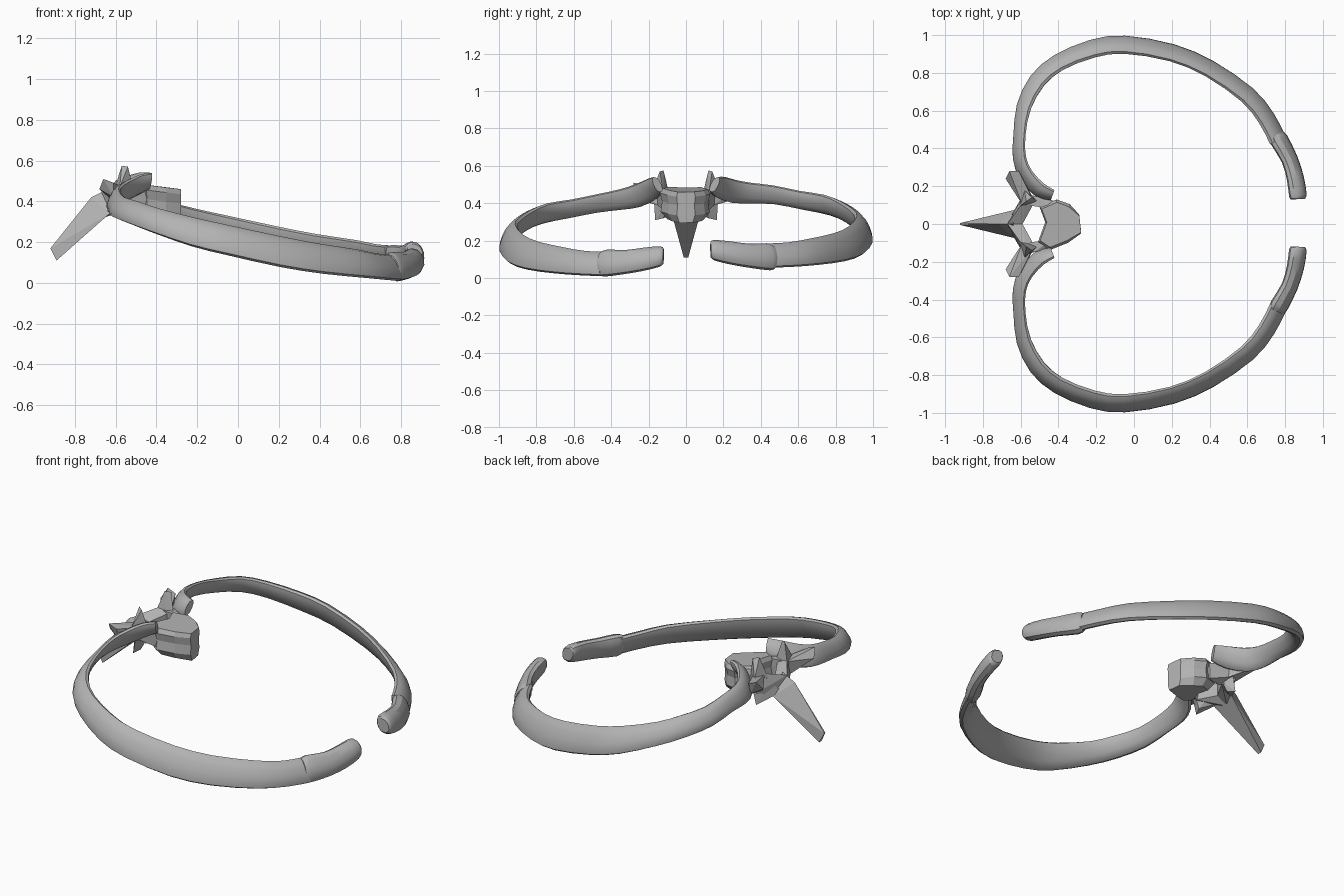
import bpy, bmesh, math
from mathutils import Vector

cube = bpy.data.objects.get("Cube")
if cube:
    bpy.data.objects.remove(cube, do_unlink=True)

# One plain grey for everything
grey = bpy.data.materials.new("bone_grey")
grey.use_nodes = True
tone = (0.45, 0.45, 0.45, 1)
grey.diffuse_color = tone
grey.node_tree.nodes["Principled BSDF"].inputs["Base Color"].default_value = tone


def finish(name, bm, smooth=False):
    """Turn a bmesh into a named object with the shared material."""
    bmesh.ops.recalc_face_normals(bm, faces=bm.faces)
    mesh = bpy.data.meshes.new(name)
    bm.to_mesh(mesh)
    bm.free()
    mesh.materials.append(grey)
    obj = bpy.data.objects.new(name, mesh)
    bpy.context.collection.objects.link(obj)
    if smooth:
        bpy.ops.object.select_all(action='DESELECT')
        obj.select_set(True)
        bpy.context.view_layer.objects.active = obj
        bpy.ops.object.shade_smooth_by_angle(angle=math.radians(32))
    return obj


def loft(bm, rings):
    """Skin a list of closed point rings and cap both ends."""
    rows = [[bm.verts.new(p) for p in ring] for ring in rings]
    n = len(rows[0])
    for a, b in zip(rows, rows[1:]):
        for i in range(n):
            j = (i + 1) % n
            bm.faces.new((a[i], a[j], b[j], b[i]))
    bm.faces.new(rows[0])
    bm.faces.new(rows[-1])


def refine(stations, steps):
    """Catmull-Rom interpolation through the stations."""
    pts = [Vector(s) for s in stations]
    pts = [2 * pts[0] - pts[1]] + pts + [2 * pts[-1] - pts[-2]]
    out = []
    for a, b, c, d in zip(pts, pts[1:], pts[2:], pts[3:]):
        for k in range(steps):
            t = k / steps
            out.append(b + (c - a) * (t / 2)
                       + (2 * a - 5 * b + 4 * c - d) * (t * t / 2)
                       + (3 * b - a - 3 * c + d) * (t ** 3 / 2))
    return out + [pts[-2]]


def sweep(name, stations, side, lean, steps=2, sides=12):
    """Flattened bone along stations of x, y, z, thickness, height."""
    path = refine(stations, steps)
    rings = []
    for i, s in enumerate(path):
        ahead, behind = path[min(i + 1, len(path) - 1)], path[max(i - 1, 0)]
        run = Vector((ahead[0] - behind[0], ahead[1] - behind[1])).normalized()
        ring = []
        for k in range(sides):
            a = math.tau * k / sides
            c, v = math.cos(a), math.sin(a)
            u = math.copysign(abs(c) ** 0.8, c) * (1 if c > 0 else 0.8)
            out = s[3] / 2 * u - lean * v * s[4]
            ring.append((s[0] + run.y * out,
                         side * (s[1] - run.x * out),
                         s[2] + v * s[4] / 2))
        rings.append(ring)
    bm = bmesh.new()
    loft(bm, rings)
    finish(name, bm, smooth=True)


def hull(name, points, side=1):
    """Faceted lump around a few corner points."""
    bm = bmesh.new()
    for x, y, z in points:
        bm.verts.new((x, y * side, z))
    res = bmesh.ops.convex_hull(bm, input=bm.verts)
    inner = [g for g in res["geom_interior"] if isinstance(g, bmesh.types.BMVert)]
    bmesh.ops.delete(bm, geom=inner, context='VERTS')
    finish(name, bm)


# Rib from its head at the spine round to the front
rib = [
    (-.43, -.155, .5, .05, .08), (-.5, -.185, .475, .07, .11),
    (-.57, -.26, .44, .06, .12), (-.605, -.35, .42, .055, .11),
    (-.605, -.47, .4, .05, .1), (-.58, -.62, .37, .07, .1),
    (-.51, -.755, .345, .08, .11), (-.4, -.85, .305, .08, .12),
    (-.22, -.925, .25, .08, .14), (-.05, -.947, .21, .075, .15),
    (.2, -.905, .155, .065, .155), (.4, -.82, .12, .065, .15),
    (.6, -.68, .095, .075, .14), (.7, -.555, .08, .08, .13),
    (.76, -.44, .075, .08, .13),
]
# Thicker end piece beyond the small step
rib_tip = [
    (.75, -.46, .08, .08, .12), (.765, -.43, .08, .1, .145),
    (.82, -.33, .085, .09, .13), (.85, -.23, .1, .095, .125),
    (.863, -.14, .115, .1, .11), (.865, -.12, .118, .08, .08),
]

for label, side, lift in (("right", -1, 0.0), ("left", 1, 0.045)):
    sweep("rib_" + label, [(x, y, z + lift * min(1, i / 4), t, h)
                           for i, (x, y, z, t, h) in enumerate(rib)], -side, .22)
    sweep("rib_tip_" + label, [(x, y - lift / 4, z + lift * .75, t, h)
                               for x, y, z, t, h in rib_tip], -side, .12)

    # Arch wall behind the canal, with a lower hanging corner
    hull("arch_" + label, [
        (-.67, 0, .45), (-.66, 0, .32), (-.59, 0, .43), (-.59, 0, .36),
        (-.53, .11, .36), (-.58, .165, .38), (-.57, .14, .49), (-.53, .11, .46)], side)
    hull("lower_joint_" + label, [
        (-.66, .03, .36), (-.58, .05, .38), (-.53, .11, .38), (-.56, .17, .4),
        (-.58, .165, .31), (-.56, .12, .32), (-.62, .08, .42)], side)
    # Bridge from arch to body
    hull("bridge_" + label, [
        (-.57, .1, .47), (-.57, .16, .4), (-.53, .1, .36), (-.53, .15, .47),
        (-.43, .08, .47), (-.43, .125, .45), (-.43, .08, .36), (-.44, .12, .36)], side)
    # Upright joint spur
    hull("joint_spur_" + label, [
        (-.57, .12, .575), (-.54, .14, .57), (-.61, .09, .45),
        (-.51, .12, .45), (-.58, .18, .47), (-.54, .1, .42)], side)
    # Side wing that meets the rib
    hull("side_wing_" + label, [
        (-.53, .12, .46), (-.54, .15, .39), (-.59, .1, .47), (-.59, .12, .38),
        (-.68, .24, .46), (-.66, .28, .51), (-.61, .28, .49), (-.61, .26, .42)], side)

# Drum-shaped body, waisted in the middle, notched by the canal
outline = [(-.47, .01), (-.5, .09), (-.41, .13), (-.34, .105), (-.29, .05),
           (-.28, -.05), (-.35, -.1), (-.45, -.14), (-.51, -.1)]
levels = [(.295, .72), (.335, .97), (.39, .91), (.435, 1), (.46, .88)]
bm = bmesh.new()
loft(bm, [[(-.4 + (x + .4) * (1 if x > -.3 else k), y * k,
            z - (x + .28) * .12) for x, y in outline] for z, k in levels])
finish("vertebra_body", bm)

# Long rear spine sloping down to a blunt point
hull("rear_spine", [
    (-.64, 0, .46), (-.72, 0, .42), (-.63, .075, .34), (-.63, -.075, .34),
    (-.78, .025, .22), (-.78, -.025, .22),
    (-.92, .005, .17), (-.92, -.005, .17), (-.89, .012, .11), (-.89, -.012, .11)])
